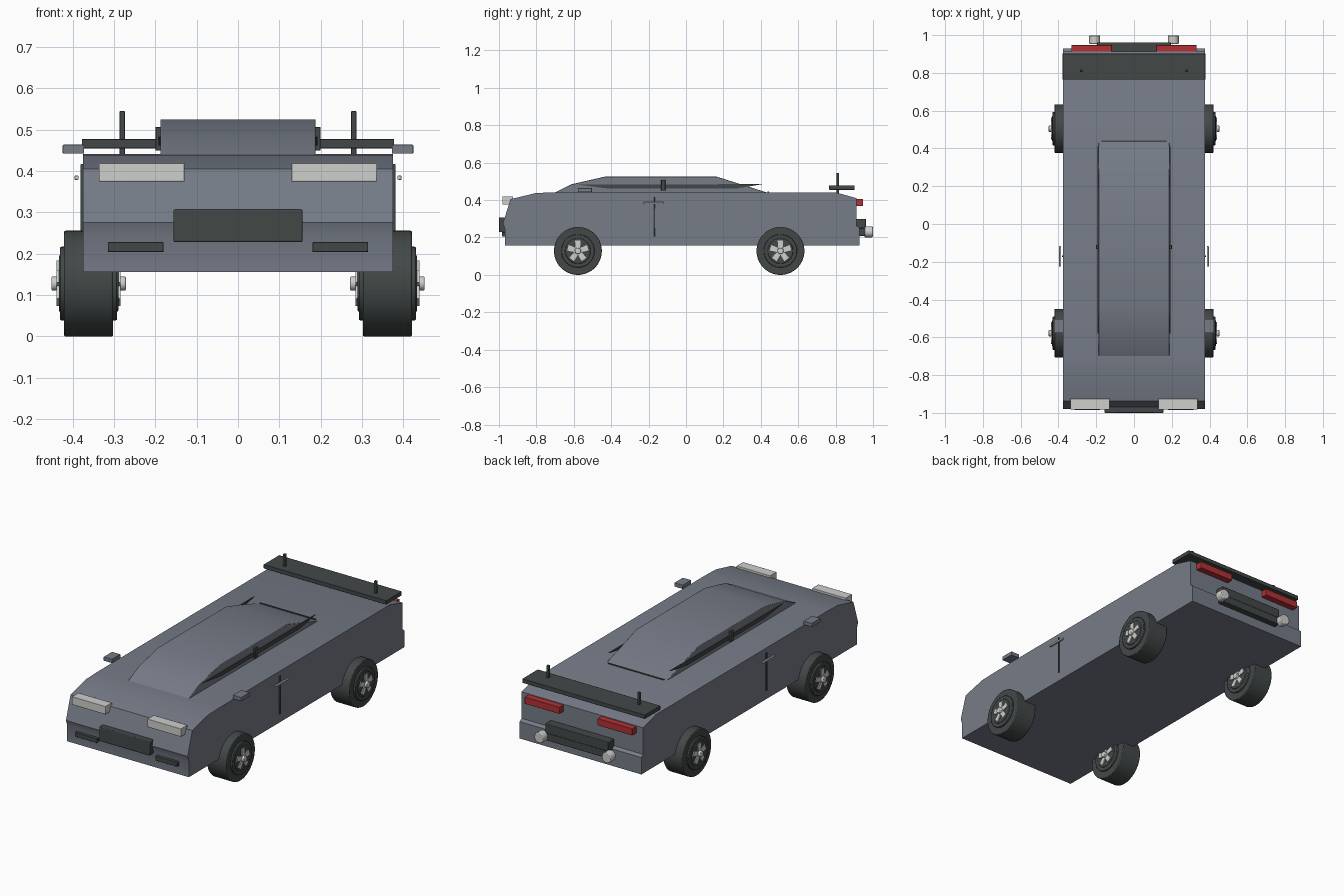
import bpy, bmesh, math
from mathutils import Matrix

if "Cube" in bpy.data.objects:
    bpy.data.objects.remove(bpy.data.objects["Cube"])

def mat(name, c):
    m = bpy.data.materials.new(name)
    m.diffuse_color = (*c, 1)
    m.use_nodes = True
    m.node_tree.nodes["Principled BSDF"].inputs["Base Color"].default_value = m.diffuse_color
    return m

GREY = mat("slate_grey_paint", (0.18, 0.20, 0.245))
DARK = mat("dark_trim", (0.055, 0.065, 0.064))
SILVER = mat("silver", (0.62, 0.62, 0.61))
RED = mat("red_lens", (0.45, 0.03, 0.035))

def finish(bm, name, m, bevel=0, smooth=30):
    bmesh.ops.recalc_face_normals(bm, faces=bm.faces)
    me = bpy.data.meshes.new(name)
    bm.to_mesh(me)
    bm.free()
    ob = bpy.data.objects.new(name, me)
    bpy.context.collection.objects.link(ob)
    me.materials.append(m)
    if bevel:
        b = ob.modifiers.new("bevel", 'BEVEL')
        b.width = bevel
        b.segments = 2
    bpy.ops.object.select_all(action='DESELECT')
    ob.select_set(True)
    bpy.context.view_layer.objects.active = ob
    bpy.ops.object.shade_smooth_by_angle(angle=math.radians(smooth))
    return ob

def box(name, x, y, z, m, bevel=0.002):
    bm = bmesh.new()
    bmesh.ops.create_cube(bm, size=1)
    for v in bm.verts:
        for i, r in enumerate((x, y, z)):
            v.co[i] = r[0] if v.co[i] < 0 else r[1]
    return finish(bm, name, m, bevel)

def pair(name, x, y, z, m):
    box(name + "_right", x, y, z, m)
    box(name + "_left", (-x[1], -x[0]), y, z, m)

def extrude_x(name, pts, x0, x1, m, bevel=0):
    # side profile (y, z) extruded across x
    bm = bmesh.new()
    f = bm.faces.new([bm.verts.new((x0, y, z)) for y, z in pts])
    r = bmesh.ops.extrude_face_region(bm, geom=[f])
    for v in r["geom"]:
        if isinstance(v, bmesh.types.BMVert):
            v.co.x = x1
    return finish(bm, name, m, bevel)

def cyl(name, c, r, depth, axis, m, bevel=0, seg=48):
    bm = bmesh.new()
    rot = Matrix.Rotation(math.pi / 2, 4, 'Y' if axis == 'x' else 'X')
    bmesh.ops.create_cone(bm, cap_ends=True, segments=seg, radius1=r, radius2=r,
                          depth=depth, matrix=Matrix.Translation(c) @ rot)
    ob = finish(bm, name, m, bevel, 40)
    if bevel:
        ob.modifiers["bevel"].limit_method = 'ANGLE'
    return ob

# body shell and cabin
extrude_x("body", [(-0.968, 0.156), (-0.968, 0.245), (-0.979, 0.276), (-0.938, 0.405),
                   (-0.80, 0.438), (-0.70, 0.441), (0.80, 0.441), (0.912, 0.41),
                   (0.912, 0.262), (0.928, 0.25), (0.928, 0.156)], -0.375, 0.375, GREY)
extrude_x("cabin", [(-0.705, 0.438), (-0.61, 0.485), (-0.435, 0.525), (0.165, 0.525),
                    (0.44, 0.438)], -0.188, 0.188, GREY, 0.003)

# side windows, pillars and rear window seam
for s, n in ((1, "right"), (-1, "left")):
    extrude_x("side_window_" + n, [(-0.58, 0.483), (-0.42, 0.462), (0.27, 0.462), (0.41, 0.485)],
              s * 0.184, s * 0.192, DARK)
pair("window_pillar", (0.186, 0.2), (-0.133, -0.11), (0.45, 0.507), DARK)
box("rear_window_seam", (-0.172, 0.172), (0.435, 0.443), (0.436, 0.445), DARK, 0)

# mirrors, doors
pair("mirror", (0.372, 0.424), (-0.578, -0.503), (0.442, 0.464), GREY)
pair("door_seam", (0.37, 0.381), (-0.174, -0.166), (0.205, 0.417), DARK)
pair("door_handle", (0.386, 0.396), (-0.226, -0.117), (0.379, 0.389), SILVER)

# front details
pair("headlight", (0.129, 0.336), (-0.982, -0.925), (0.375, 0.42), SILVER)
box("front_plate", (-0.156, 0.156), (-1.0, -0.965), (0.228, 0.308), DARK, 0.004)
pair("front_vent", (0.18, 0.315), (-0.985, -0.96), (0.204, 0.228), DARK)

# rear details
pair("tail_light", (0.117, 0.332), (0.905, 0.947), (0.368, 0.406), RED)
box("rear_bumper_bar", (-0.195, 0.195), (0.91, 0.962), (0.248, 0.30), DARK, 0.003)
box("rear_bumper_lower", (-0.195, 0.195), (0.92, 0.962), (0.208, 0.25), DARK, 0.003)
for s in (-1, 1):
    cyl("exhaust_tip", (s * 0.208, 0.976, 0.23), 0.029, 0.045, 'y', SILVER, 0.004, 32)

# spoiler
box("spoiler_wing", (-0.378, 0.378), (0.765, 0.902), (0.455, 0.478), DARK)
pair("spoiler_post", (0.273, 0.287), (0.805, 0.819), (0.435, 0.545), DARK)

# wheels
def spokes(name, x, y, z, d):
    bm = bmesh.new()
    for k in range(5):
        a = math.pi / 2 + k * math.tau / 5
        pts = [(0, -0.010), (0.03, -0.013), (0.056, -0.015), (0.056, 0.015), (0.03, 0.013), (0, 0.010)]
        vs = [bm.verts.new((x, y + u * math.cos(a) - w * math.sin(a),
                            z + u * math.sin(a) + w * math.cos(a))) for u, w in pts]
        f = bm.faces.new(vs)
        r = bmesh.ops.extrude_face_region(bm, geom=[f])
        for v in r["geom"]:
            if isinstance(v, bmesh.types.BMVert):
                v.co.x += d
    finish(bm, name, SILVER)

Z = 0.128
for y, end in ((-0.578, "front"), (0.505, "rear")):
    for s, side in ((1, "right"), (-1, "left")):
        n = end + "_" + side
        cx = s * 0.3615
        cyl("tire_" + n, (cx, y, Z), 0.128, 0.119, 'x', DARK, 0.004, 64)
        cyl("rim_" + n, (cx, y, Z), 0.089, 0.138, 'x', DARK, 0.003)
        cyl("rim_center_" + n, (cx, y, Z), 0.068, 0.144, 'x', DARK, 0.003)
        for d in (1, -1):
            spokes("spokes_" + n, cx + d * 0.070, y, Z, d * 0.007)
        cyl("hub_" + n, (cx, y, Z), 0.017, 0.180, 'x', SILVER, 0.003, 24)
